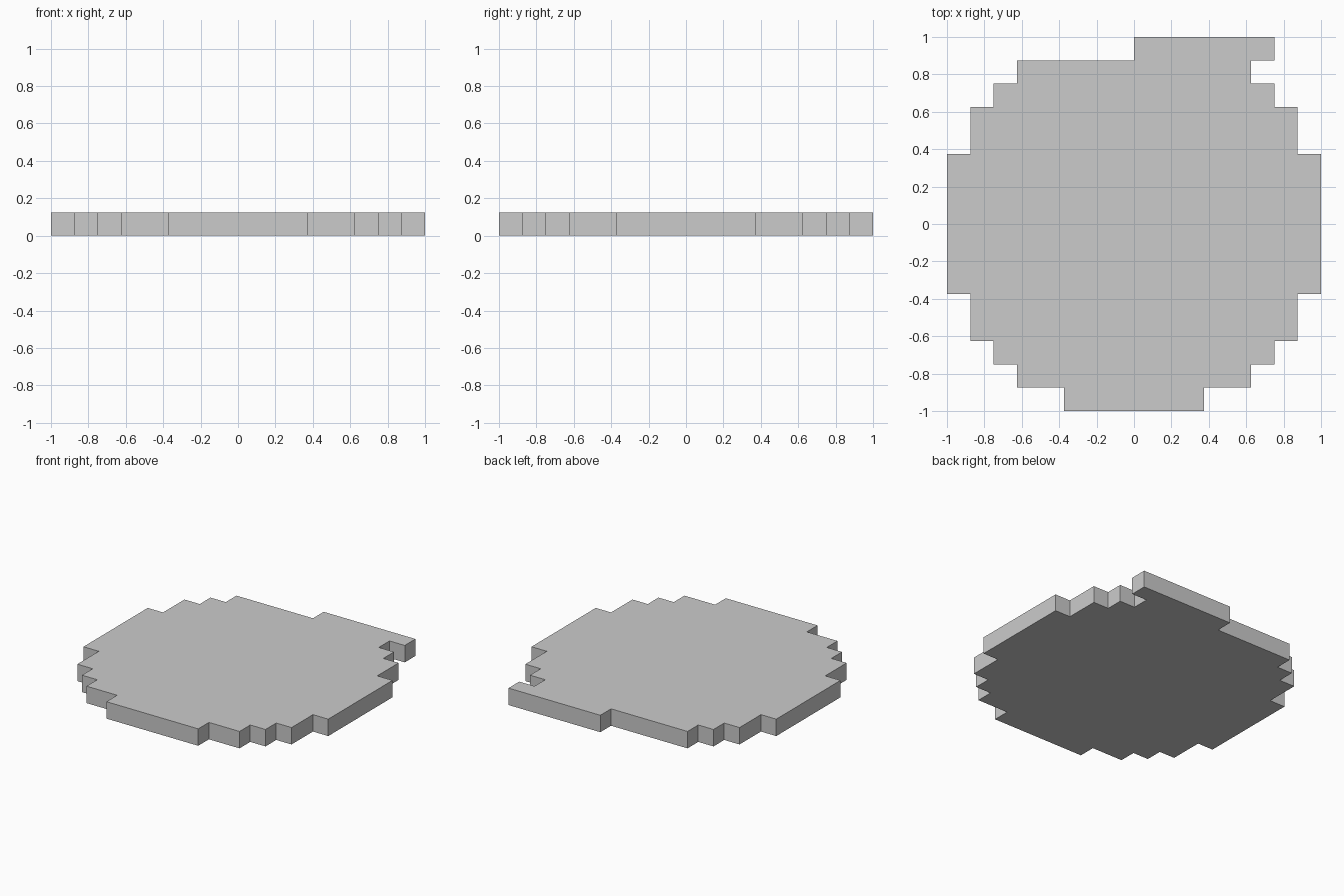
import bpy
import bmesh

if "Cube" in bpy.data.objects:
    bpy.data.objects.remove(bpy.data.objects["Cube"])

U = 0.125  # one block of the stepped grid

# Rows from front to back: (y start, y end, x left, x right) in blocks
rows = [
    (-8, -7, -3, 3),
    (-7, -6, -5, 5),
    (-6, -5, -6, 6),
    (-5, -3, -7, 7),
    (-3, 3, -8, 8),
    (3, 5, -7, 7),
    (5, 6, -6, 6),
    (6, 7, -5, 5),
    (7, 8, 0, 6),  # last row is shifted to the right
]

# Stepped outline: up the right side, then back down the left side
right = [(r, y) for y0, y1, l, r in rows for y in (y0, y1)]
left = [(l, y) for y0, y1, l, r in reversed(rows) for y in (y1, y0)]

# Extrude the outline into a slab one block thick
bm = bmesh.new()
base = bm.faces.new([bm.verts.new((x * U, y * U, 0)) for x, y in right + left])
top = bmesh.ops.extrude_face_region(bm, geom=[base], use_keep_orig=True)
bmesh.ops.translate(bm, vec=(0, 0, U),
                    verts=[v for v in top["geom"] if isinstance(v, bmesh.types.BMVert)])
bmesh.ops.recalc_face_normals(bm, faces=bm.faces)

mesh = bpy.data.meshes.new("stepped_disc")
bm.to_mesh(mesh)
bm.free()
bpy.context.collection.objects.link(bpy.data.objects.new("stepped_disc", mesh))
